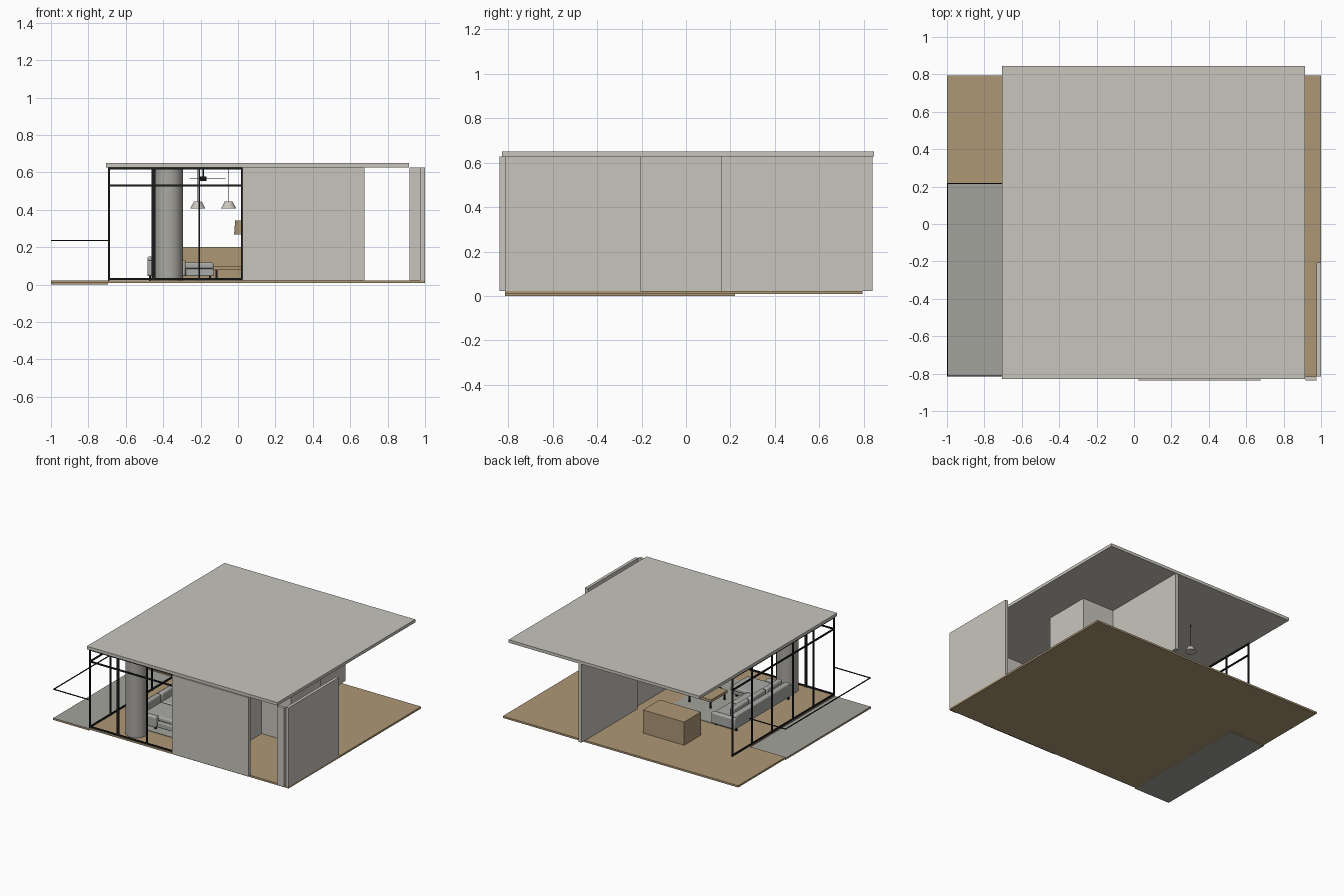
import bpy, bmesh, math
from mathutils import Vector

if "Cube" in bpy.data.objects:
    bpy.data.objects.remove(bpy.data.objects["Cube"])


def material(name, rgb):
    m = bpy.data.materials.new(name)
    m.diffuse_color = (*rgb, 1)
    m.use_nodes = True
    m.node_tree.nodes["Principled BSDF"].inputs["Base Color"].default_value = m.diffuse_color
    return m


PLASTER = material("warm_plaster", (0.58, 0.56, 0.51))
WOOD = material("oak_wood", (0.42, 0.31, 0.18))
STONE = material("grey_stone", (0.37, 0.37, 0.34))
BLACK = material("black_metal", (0.012, 0.012, 0.012))
FABRIC = material("grey_fabric", (0.40, 0.40, 0.39))
CONCRETE = material("column_concrete", (0.40, 0.39, 0.36))


def finish(bm, name, *mats):
    me = bpy.data.meshes.new(name)
    bm.to_mesh(me)
    bm.free()
    ob = bpy.data.objects.new(name, me)
    bpy.context.collection.objects.link(ob)
    for m in mats:
        me.materials.append(m)
    return ob


def boxes(name, mat, *spans, bevel=0):
    """One object from boxes given as x0, x1, y0, y1, z0, z1."""
    bm = bmesh.new()
    for x0, x1, y0, y1, z0, z1 in spans:
        r = bmesh.ops.create_cube(bm, size=1)
        for v in r["verts"]:
            v.co = Vector(((x0 + x1) / 2 + v.co.x * (x1 - x0),
                           (y0 + y1) / 2 + v.co.y * (y1 - y0),
                           (z0 + z1) / 2 + v.co.z * (z1 - z0)))
    ob = finish(bm, name, mat)
    if bevel:
        b = ob.modifiers.new("soft_edges", "BEVEL")
        b.width, b.segments = bevel, 3
        smooth(ob)
    return ob


def smooth(ob):
    bpy.ops.object.select_all(action="DESELECT")
    ob.select_set(True)
    bpy.context.view_layer.objects.active = ob
    bpy.ops.object.shade_smooth_by_angle()


def cone(name, mat, x, y, z0, z1, r0, r1, n=32, caps=True):
    bm = bmesh.new()
    bmesh.ops.create_cone(bm, cap_ends=caps, segments=n, radius1=r0, radius2=r1, depth=z1 - z0)
    bmesh.ops.translate(bm, verts=bm.verts, vec=(x, y, (z0 + z1) / 2))
    ob = finish(bm, name, mat)
    smooth(ob)
    return ob


# Wood floor, notched around the patio
boxes("wood_floor", WOOD,
      (-0.695, 1.0, -0.815, 0.795, 0.008, 0.022),
      (-1.0, -0.695, 0.22, 0.795, 0.008, 0.022))

# Patio slab with stone faces and wood-coloured edges
patio = boxes("patio", STONE, (-1.0, -0.695, -0.815, 0.22, 0.0, 0.014))
patio.data.materials.append(WOOD)
for p in patio.data.polygons:
    p.material_index = 0 if abs(p.normal.z) > 0.5 else 1

# Roof and walls
boxes("roof", PLASTER, (-0.705, 0.915, -0.828, 0.845, 0.627, 0.65))
Z = (0.022, 0.627)
boxes("front_wall", PLASTER, (0.025, 0.675, -0.838, -0.815, *Z))
boxes("corner_wall", PLASTER, (0.917, 0.977, -0.838, -0.815, *Z))
boxes("side_wall", PLASTER, (0.977, 1.0, -0.815, -0.205, *Z))
boxes("back_partition", PLASTER, (0.30, 0.325, 0.16, 0.84, *Z))
boxes("core_block", PLASTER, (0.325, 0.595, -0.205, 0.16, *Z))
boxes("inner_partition", PLASTER, (0.325, 0.345, -0.48, -0.205, *Z))

# Round column
cone("column", CONCRETE, -0.372, -0.70, 0.022, 0.627, 0.077, 0.077, 48)

# Glazing frames on the front and the left side
T = 0.005
front_y, side_x, side_end = -0.81, -0.69, 0.42
frames = [(x - T, x + T, front_y - T, front_y + T, *Z) for x in (-0.69, -0.457, -0.447, -0.207, 0.02)]
frames += [(side_x, 0.025, front_y - T, front_y + T, z - T, z + T) for z in (0.029, 0.53, 0.62)]
boxes("front_window_frame", BLACK, *frames)
frames = [(side_x - T, side_x + T, y - T, y + T, *Z) for y in (-0.56, -0.315, -0.06, 0.185, side_end)]
frames += [(side_x - T, side_x + T, front_y, side_end, z - T, z + T) for z in (0.029, 0.53, 0.62)]
boxes("side_window_frame", BLACK, *frames)

# Thin railing around the patio
R = 0.003
boxes("patio_rail", BLACK,
      (-1.0, -1.0 + 2 * R, -0.815, 0.22, 0.235 - R, 0.235 + R),
      (-1.0, -0.69, -0.815, -0.815 + 2 * R, 0.235 - R, 0.235 + R),
      (-1.0, -0.69, 0.22 - 2 * R, 0.22, 0.235 - R, 0.235 + R))

# Rug
boxes("rug", STONE, (-0.44, 0.14, -0.62, 0.06, 0.022, 0.026))

# Corner sofa: base, backrest, arms, cushions, legs
boxes("sofa_base", FABRIC, (-0.485, -0.28, -0.58, 0.08, 0.045, 0.085),
      (-0.28, -0.13, -0.58, -0.38, 0.045, 0.085), bevel=0.006)
boxes("sofa_back", FABRIC, (-0.485, -0.44, -0.58, 0.08, 0.06, 0.15), bevel=0.01)
boxes("sofa_arms", FABRIC, (-0.485, -0.28, -0.60, -0.56, 0.045, 0.13),
      (-0.485, -0.28, 0.06, 0.10, 0.045, 0.13), bevel=0.01)
seats = [(-0.44, -0.28, y, y + 0.195, 0.085, 0.118) for y in (-0.34, -0.14)]
seats.append((-0.44, -0.13, -0.56, -0.345, 0.085, 0.118))
boxes("sofa_seat_cushions", FABRIC, *seats, bevel=0.01)
boxes("sofa_back_cushions", FABRIC,
      *[(-0.445, -0.405, y, y + 0.19, 0.11, 0.182) for y in (-0.54, -0.34, -0.14)], bevel=0.012)
legs = [(x, y) for x in (-0.47, -0.30) for y in (-0.57, 0.06)] + [(-0.15, -0.56), (-0.15, -0.40)]
boxes("sofa_legs", BLACK, *[(x - 0.006, x + 0.006, y - 0.006, y + 0.006, 0.022, 0.05) for x, y in legs])

# Coffee table
boxes("coffee_table_top", WOOD, (-0.13, 0.08, -0.32, -0.12, 0.078, 0.098))
boxes("coffee_table_legs", BLACK,
      *[(x - 0.005, x + 0.005, y - 0.005, y + 0.005, 0.026, 0.078)
        for x in (-0.115, 0.065) for y in (-0.305, -0.135)])

# Kitchen island
boxes("kitchen_island", WOOD, (-0.31, 0.04, 0.26, 0.465, 0.022, 0.2))

# Pendant lamps over the island
for x in (-0.215, -0.05):
    cone("pendant_shade", PLASTER, x, 0.36, 0.408, 0.445, 0.04, 0.02)
    cone("pendant_cable", BLACK, x, 0.36, 0.445, 0.627, 0.0015, 0.0015, 6)

# Ceiling fan
fx, fy = -0.187, -0.3
cone("fan_rod", BLACK, fx, fy, 0.57, 0.627, 0.004, 0.004, 12)
cone("fan_hub", BLACK, fx, fy, 0.553, 0.578, 0.018, 0.02, 24)
bm = bmesh.new()
for k in range(3):
    a = math.radians(120 * k)
    d, s = Vector((math.cos(a), math.sin(a), 0)), Vector((-math.sin(a), math.cos(a), 0))
    c = Vector((fx, fy, 0.57))
    bm.faces.new([bm.verts.new(c + d * r + s * w)
                  for r, w in ((0.015, -0.008), (0.12, -0.014), (0.12, 0.014), (0.015, 0.008))])
fan = finish(bm, "fan_blades", BLACK)
fan.modifiers.new("thickness", "SOLIDIFY").thickness = 0.003

# Floor lamp beside the front wall
cone("floor_lamp_base", BLACK, 0.025, -0.42, 0.026, 0.032, 0.03, 0.03)
cone("floor_lamp_stem", BLACK, 0.025, -0.42, 0.03, 0.3, 0.003, 0.003, 8)
cone("floor_lamp_shade", WOOD, 0.025, -0.42, 0.268, 0.342, 0.046, 0.04)
